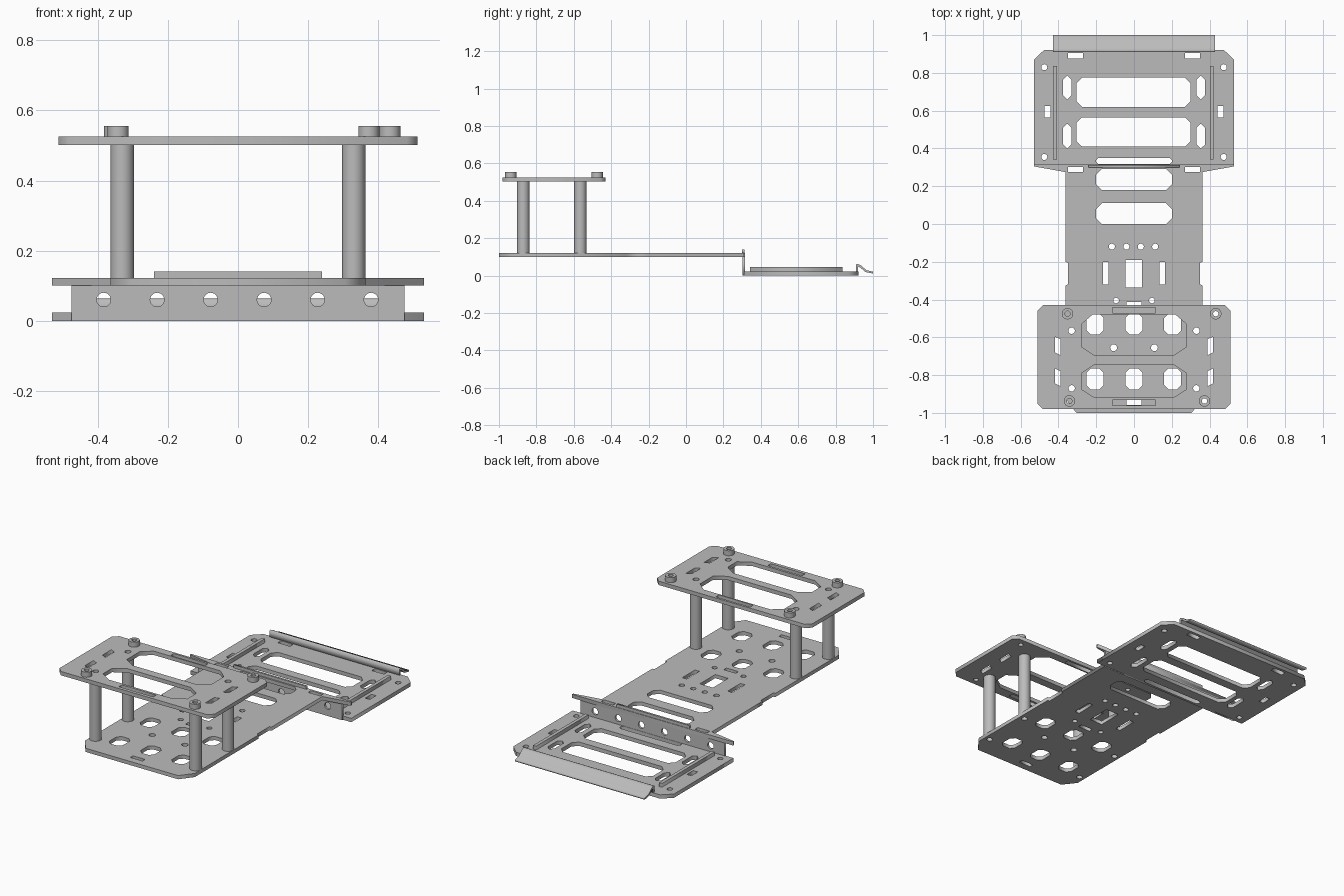
import bpy, bmesh
from math import pi, sin, cos

cube = bpy.data.objects.get("Cube")
if cube:
    bpy.data.objects.remove(cube)

grey = bpy.data.materials.new("plain grey")
grey.use_nodes = True
grey.diffuse_color = (0.5, 0.5, 0.5, 1)
grey.node_tree.nodes["Principled BSDF"].inputs["Base Color"].default_value = (0.5, 0.5, 0.5, 1)


def circle(x, y, r, n=24):
    return [(x + r * cos(2 * pi * i / n), y + r * sin(2 * pi * i / n)) for i in range(n)]


def rect(x0, x1, y0, y1, c=0.0):
    """Rectangle, with corners cut by c."""
    if not c:
        return [(x0, y0), (x1, y0), (x1, y1), (x0, y1)]
    return [(x0 + c, y0), (x1 - c, y0), (x1, y0 + c), (x1, y1 - c),
            (x1 - c, y1), (x0 + c, y1), (x0, y1 - c), (x0, y0 + c)]


def box_at(x, y, w, h, c=0.0):
    return rect(x - w / 2, x + w / 2, y - h / 2, y + h / 2, c)


def mirrored(points):
    return [(-x, y) for x, y in reversed(points)]


def both(*loops):
    return list(loops) + [mirrored(p) for p in loops]


def plate(name, loops, low, high, rotation=(0, 0, 0)):
    """Sheet with the first loop as outline and the others as holes."""
    curve = bpy.data.curves.new(name, "CURVE")
    curve.dimensions = "2D"
    curve.fill_mode = "BOTH"
    curve.extrude = (high - low) / 2
    for loop in loops:
        spline = curve.splines.new("POLY")
        spline.points.add(len(loop) - 1)
        for point, (x, y) in zip(spline.points, loop):
            point.co = (x, y, 0, 1)
        spline.use_cyclic_u = True
    temp = bpy.data.objects.new(name + " profile", curve)
    bpy.context.collection.objects.link(temp)
    graph = bpy.context.evaluated_depsgraph_get()
    mesh = bpy.data.meshes.new_from_object(temp.evaluated_get(graph))
    bpy.data.objects.remove(temp)
    bm = bmesh.new()
    bm.from_mesh(mesh)
    bmesh.ops.remove_doubles(bm, verts=bm.verts, dist=0.0002)
    bmesh.ops.translate(bm, verts=bm.verts, vec=(0, 0, (low + high) / 2))
    bmesh.ops.recalc_face_normals(bm, faces=bm.faces)
    bm.to_mesh(mesh)
    bm.free()
    mesh.materials.clear()
    mesh.materials.append(grey)
    obj = bpy.data.objects.new(name, mesh)
    obj.rotation_euler = rotation
    bpy.context.collection.objects.link(obj)
    return obj


UPRIGHT = (pi / 2, 0, 0)          # profile in x and z
SIDEWAYS = (pi / 2, 0, pi / 2)    # profile in y and z
POSTS = [(x, y) for x in (-0.33, 0.33) for y in (-0.87, -0.565)]

# Main deck: notched sides, cut front corners, flared back
half = [(0.305, -1), (0.363, -0.925), (0.363, -0.325), (0.35, -0.32), (0.35, -0.205),
        (0.363, -0.2), (0.363, 0.275), (0.53, 0.305), (0.53, 0.315)]
deck = [half + mirrored(half)]
deck += [rect(-0.2, 0.2, 0.18, 0.292, 0.03), rect(-0.2, 0.2, 0, 0.11, 0.03)]
deck += [rect(-0.044, 0.042, -0.335, -0.19), box_at(0, -0.425, 0.08, 0.025), box_at(0, -0.945, 0.08, 0.025)]
deck += [circle(x, -0.12, 0.016) for x in (-0.117, -0.04, 0.036, 0.112)]
deck += both(rect(0.135, 0.165, -0.32, -0.2), box_at(0.31, 0.288, 0.08, 0.026),
             circle(0.095, -0.405, 0.015), circle(0.108, -0.655, 0.018))
deck += [box_at(x, y, 0.09, 0.11, 0.022) for x in (-0.207, 0, 0.205) for y in (-0.53, -0.82)]
deck += [circle(x, y, 0.017) for x, y in POSTS]
plate("main_deck", deck, 0.1, 0.122)

# Step wall between deck and rear plate, with a row of holes and a top tab
wall = [rect(-0.475, 0.475, 0, 0.1)]
wall += [circle(-0.383 + 0.1525 * i, 0.06, 0.02) for i in range(6)]
plate("step_wall", wall, -0.315, -0.302, UPRIGHT)
plate("wall_tab", [rect(-0.24, 0.24, 0.12, 0.14)], -0.312, -0.3, UPRIGHT)

# Lower rear plate
half = [(0.53, 0.31), (0.53, 0.87), (0.475, 0.922)]
rear = [half + mirrored(half)]
rear += [rect(-0.305, 0.3, 0.62, 0.775, 0.03), rect(-0.305, 0.3, 0.41, 0.565, 0.03),
         rect(-0.2, 0.2, 0.317, 0.35, 0.012)]
rear += both(rect(0.332, 0.375, 0.66, 0.785, 0.02), rect(0.332, 0.375, 0.4, 0.53, 0.02),
             box_at(0.31, 0.89, 0.08, 0.03), box_at(0.458, 0.595, 0.03, 0.06),
             circle(0.475, 0.83, 0.016), circle(0.475, 0.355, 0.016))
plate("rear_plate", rear, 0, 0.023)
for side, x in (("left", 0.412), ("right", -0.418)):
    plate(side + "_rail", [box_at(x, 0.59, 0.02, 0.495)], 0.023, 0.046)

# Bent lip along the back edge
lip = [(0.91, 0.015), (0.91, 0.06), (0.918, 0.063), (0.935, 0.055), (0.965, 0.029), (1, 0.021),
       (1, 0.011), (0.96, 0.019), (0.932, 0.043), (0.92, 0.049), (0.92, 0.015)]
plate("rear_lip", [lip], -0.428, 0.428, SIDEWAYS)

# Raised front plate
top = [rect(-0.512, 0.512, -0.98, -0.43, 0.03)]
wide = [(0.21, -0.695), (0.278, -0.65), (0.278, -0.53), (0.22, -0.48)]
narrow = [(0.21, -0.918), (0.278, -0.875), (0.278, -0.79), (0.21, -0.745)]
top += [p + mirrored(p) for p in (wide, narrow)]
top += [rect(-0.113, 0.113, -0.472, -0.443), rect(-0.113, 0.113, -0.96, -0.932)]
top += both([(0.388, -0.695), (0.418, -0.68), (0.418, -0.597), (0.388, -0.61)],
            [(0.388, -0.86), (0.418, -0.845), (0.418, -0.765), (0.388, -0.78)])
top += [circle(x, y, 0.017) for x, y in POSTS]
BOLTS = [(-0.352, -0.475), (0.433, -0.475), (-0.342, -0.937), (0.373, -0.937)]
top += [circle(x, y, 0.014) for x, y in BOLTS]
plate("upper_plate", top, 0.502, 0.525)

# Hollow posts and round bolt heads
round_parts = []
for i, (x, y) in enumerate(POSTS):
    round_parts.append(plate(f"post_{i + 1}", [circle(x, y, 0.033, 32), circle(x, y, 0.017)], 0.122, 0.502))
for i, (x, y) in enumerate(BOLTS):
    round_parts.append(plate(f"bolt_head_{i + 1}", [circle(x, y, 0.03, 32), circle(x, y, 0.014)], 0.525, 0.555))

bpy.ops.object.select_all(action="DESELECT")
for obj in round_parts:
    obj.select_set(True)
bpy.context.view_layer.objects.active = round_parts[0]
bpy.ops.object.shade_smooth_by_angle()
